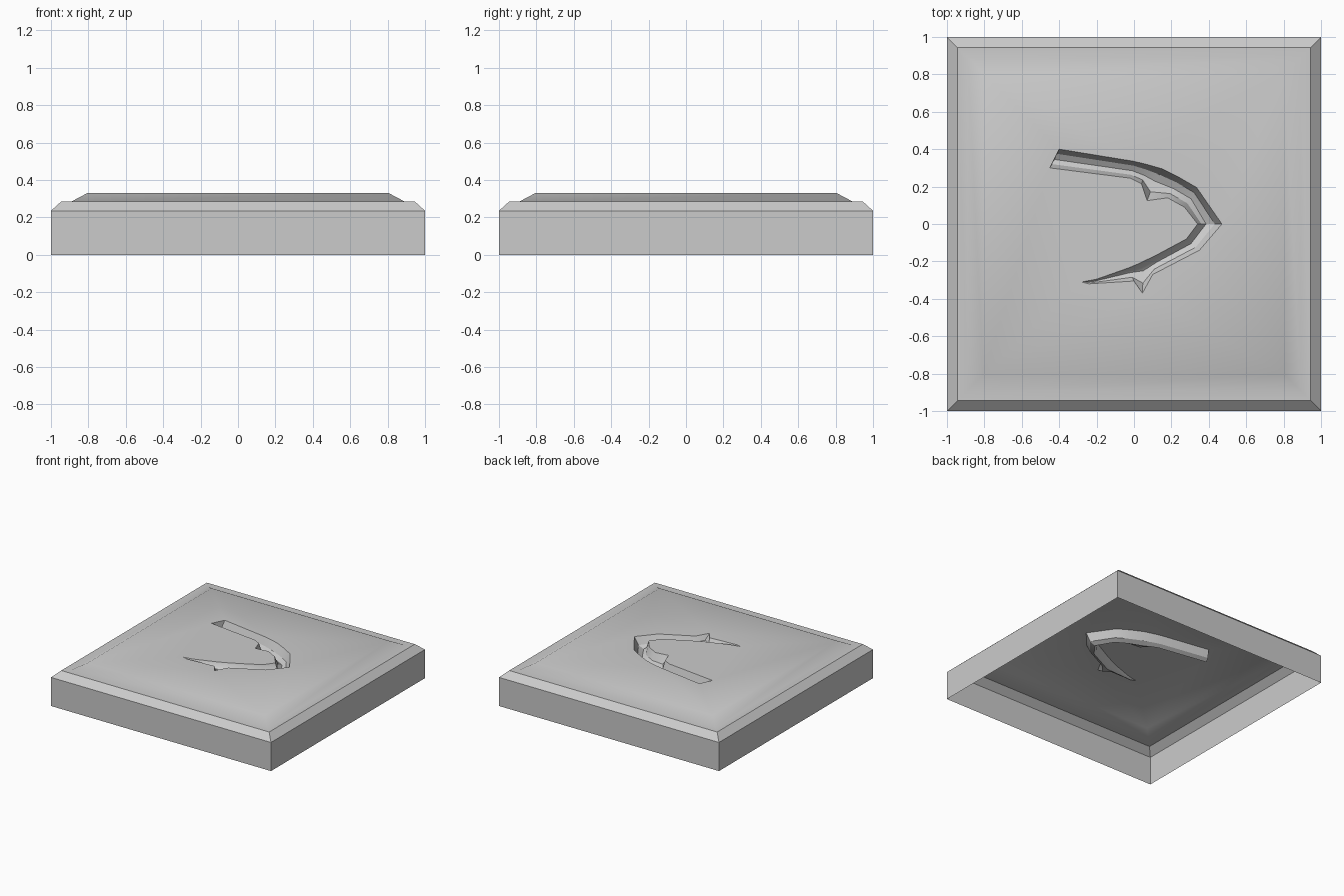
import bpy, bmesh, math
from mathutils import Vector

if "Cube" in bpy.data.objects:
    bpy.data.objects.remove(bpy.data.objects["Cube"])

bm = bmesh.new()
TOP = 0.33

# hollow stepped slab: square rings lofted from the base to the raised top
rings = []
for h, z in [(1, 0), (1, 0.235), (0.945, 0.285), (0.89, 0.285), (0.805, TOP)]:
    rings.append([bm.verts.new((x * h, y * h, z))
                  for x, y in ((-1, -1), (1, -1), (1, 1), (-1, 1))])
for a, b in zip(rings, rings[1:]):
    for i in range(4):
        j = (i + 1) % 4
        bm.faces.new((a[i], a[j], b[j], b[i]))

# sunken hooked groove: outer rim, floor centre, inner rim, depth
stations = [
    ((-0.40, 0.40), (-0.425, 0.345), (-0.45, 0.30), 0.075),
    ((0.00, 0.335), (-0.01, 0.285), (-0.02, 0.245), 0.08),
    ((0.07, 0.318), (0.055, 0.26), (0.04, 0.215), 0.08),
    ((0.15, 0.295), (0.11, 0.23), (0.07, 0.125), 0.08),
    ((0.24, 0.25), (0.21, 0.19), (0.18, 0.14), 0.08),
    ((0.335, 0.195), (0.305, 0.135), (0.27, 0.09), 0.08),
    ((0.47, 0.00), (0.385, 0.00), (0.34, 0.00), 0.08),
    ((0.35, -0.14), (0.305, -0.105), (0.28, -0.08), 0.075),
    ((0.10, -0.27), (0.12, -0.205), (0.135, -0.158), 0.065),
    ((0.045, -0.37), (0.05, -0.25), (0.03, -0.21), 0.05),
    ((0.00, -0.305), (-0.02, -0.26), (-0.03, -0.235), 0.045),
    ((-0.24, -0.32), (-0.22, -0.308), (-0.20, -0.295), 0.015),
]


def section(o, c, i, d):
    o, c, i = Vector(o), Vector(c), Vector(i)
    pts = [(o, 0), (o.lerp(c, 0.45), 0.75), (c, 1), (i.lerp(c, 0.45), 0.75), (i, 0)]
    return [bm.verts.new((p.x, p.y, TOP - d * k)) for p, k in pts]


rows = [section(*s) for s in stations]
for a, b in zip(rows, rows[1:]):
    for k in range(4):
        bm.faces.new((a[k], a[k + 1], b[k + 1], b[k]))
bm.faces.new(rows[0][::-1])
tip = bm.verts.new((-0.28, -0.31, TOP))
for k in range(4):
    bm.faces.new((rows[-1][k], rows[-1][k + 1], tip))

# flat top filled around the groove
rim = [r[0] for r in rows] + [tip] + [r[4] for r in reversed(rows)]


def loop_edges(vs):
    return [bm.edges.get((a, b)) or bm.edges.new((a, b))
            for a, b in zip(vs, vs[1:] + vs[:1])]


bmesh.ops.triangle_fill(bm, edges=loop_edges(rim) + loop_edges(rings[-1]),
                        use_beauty=True, use_dissolve=False, normal=(0, 0, 1))
bmesh.ops.recalc_face_normals(bm, faces=bm.faces)
bm.faces.ensure_lookup_table()
if bm.faces[0].normal.y > 0:
    bmesh.ops.reverse_faces(bm, faces=bm.faces)

mesh = bpy.data.meshes.new("grooved_slab")
bm.to_mesh(mesh)
bm.free()
slab = bpy.data.objects.new("grooved_slab", mesh)
bpy.context.collection.objects.link(slab)
bpy.context.view_layer.objects.active = slab
slab.select_set(True)
bpy.ops.object.shade_smooth_by_angle(angle=math.radians(32))
